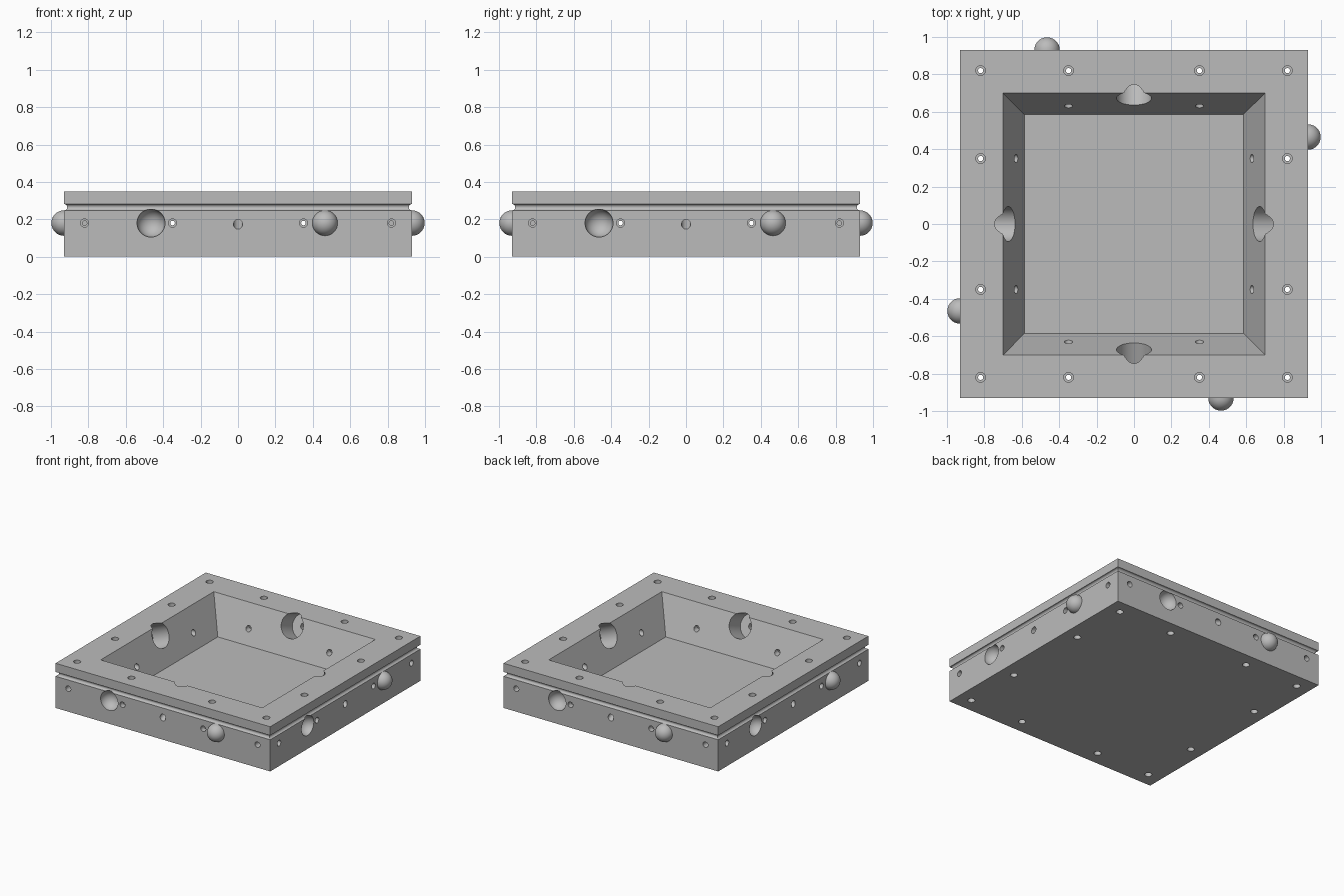
import bpy, bmesh, math
from mathutils import Matrix, Vector

cube = bpy.data.objects.get("Cube")
if cube:
    bpy.data.objects.remove(cube, do_unlink=True)

HALF, TOP, FLOOR, MID = 0.93, 0.35, 0.07, 0.18
TILT = math.radians(22.5)

grey = bpy.data.materials.new("plain grey")
grey.use_nodes = True
grey.diffuse_color = (0.5, 0.5, 0.5, 1)
grey.node_tree.nodes["Principled BSDF"].inputs["Base Color"].default_value = (0.5, 0.5, 0.5, 1)


def make(name, bm):
    bmesh.ops.recalc_face_normals(bm, faces=bm.faces[:])
    mesh = bpy.data.meshes.new(name)
    bm.to_mesh(mesh)
    bm.free()
    mesh.materials.append(grey)
    obj = bpy.data.objects.new(name, mesh)
    bpy.context.collection.objects.link(obj)
    return obj


def loft(bm, rings):
    """Skin a list of vertex rings and cap both ends."""
    n = len(rings[0])
    for a, b in zip(rings, rings[1:]):
        for i in range(n):
            j = (i + 1) % n
            bm.faces.new((a[i], a[j], b[j], b[i]))
    bm.faces.new(rings[0])
    bm.faces.new(rings[-1])


def drill(bm, start, direction, profile, turn=Matrix(), sides=32):
    """Round stepped solid; profile holds (radius, depth) pairs."""
    aim = Vector(direction).to_track_quat('Z', 'Y').to_matrix().to_4x4()
    m = turn @ Matrix.Translation(start) @ aim
    rings = []
    for r, d in profile:
        angles = [2 * math.pi * i / sides for i in range(sides)]
        rings.append([bm.verts.new(m @ Vector((r * math.cos(a), r * math.sin(a), d)))
                      for a in angles])
    loft(bm, rings)


def smooth(obj):
    bpy.ops.object.select_all(action='DESELECT')
    obj.select_set(True)
    bpy.context.view_layer.objects.active = obj
    bpy.ops.object.shade_smooth_by_angle(angle=math.radians(30))


turns = [Matrix.Rotation(k * math.pi / 2, 4, 'Z') for k in range(4)]

# Square tray: outer wall with a round groove, rim, sloped pocket and floor
groove = [(HALF - 0.017 * math.sin(t), 0.265 - 0.017 * math.cos(t))
          for t in (math.pi * i / 10 for i in range(11))]
outline = [(HALF, 0)] + groove + [(HALF, TOP), (0.70, TOP), (0.585, FLOOR)]
bm = bmesh.new()
corners = ((-1, -1), (1, -1), (1, 1), (-1, 1))
loft(bm, [[bm.verts.new((h * x, h * y, z)) for x, y in corners] for h, z in outline])
tray = make("tray", bm)

# Vertical screw holes around the rim
bm = bmesh.new()
screw = [(0.026, -0.02), (0.026, 0.04), (0.014, 0.04),
         (0.014, 0.31), (0.026, 0.31), (0.026, 0.37)]
for turn in turns:
    for x in (-0.82, -0.35, 0.35):
        drill(bm, (x, -0.82, 0), (0, 0, 1), screw, turn)
rim_cutter = make("rim_hole_cutter", bm)

# Side holes, ball sockets and slanted bores, repeated on each side
bm = bmesh.new()
through = [(0.022, -0.03), (0.022, 0.04), (0.012, 0.04),
           (0.012, 0.26), (0.022, 0.26), (0.022, 0.36)]
blind = [(0.022, -0.03), (0.022, 0.05), (0.012, 0.05), (0.012, 0.08)]
bore = [(0.093, -0.10), (0.093, 0.15), (0.024, 0.15), (0.024, 0.36)]
for turn in turns:
    for s in (-1, 1):
        drill(bm, (s * 0.35, -HALF, MID), (0, 1, 0), through, turn)
        drill(bm, (s * 0.82, -HALF, MID), (0, 1, 0), blind, turn)
    drill(bm, (0, -0.672, 0.28), (0, -math.cos(TILT), -math.sin(TILT)), bore, turn, 48)
    bmesh.ops.create_uvsphere(
        bm, u_segments=40, v_segments=20, radius=0.075,
        matrix=turn @ Matrix.Translation((-0.465, -HALF, MID)) @ Matrix.Rotation(math.pi / 2, 4, 'X'))
side_cutter = make("side_hole_cutter", bm)

bpy.context.view_layer.objects.active = tray
for cutter in (rim_cutter, side_cutter):
    cutter.hide_render = True
    mod = tray.modifiers.new("cut", 'BOOLEAN')
    mod.operation, mod.solver, mod.object = 'DIFFERENCE', 'EXACT', cutter
    bpy.ops.object.modifier_apply(modifier=mod.name)
    bpy.data.objects.remove(cutter, do_unlink=True)
smooth(tray)

# Half-ball connectors, one on each side
for turn, side in zip(turns, ("front", "left", "back", "right")):
    bm = bmesh.new()
    bmesh.ops.create_uvsphere(bm, u_segments=40, v_segments=20, radius=0.068)
    bmesh.ops.delete(bm, geom=[v for v in bm.verts if v.co.z < -0.001], context='VERTS')
    place = turn @ Matrix.Translation((0.465, -HALF, MID)) @ Matrix.Rotation(math.pi / 2, 4, 'X')
    bmesh.ops.transform(bm, matrix=place, verts=bm.verts[:])
    smooth(make(side + "_ball", bm))
